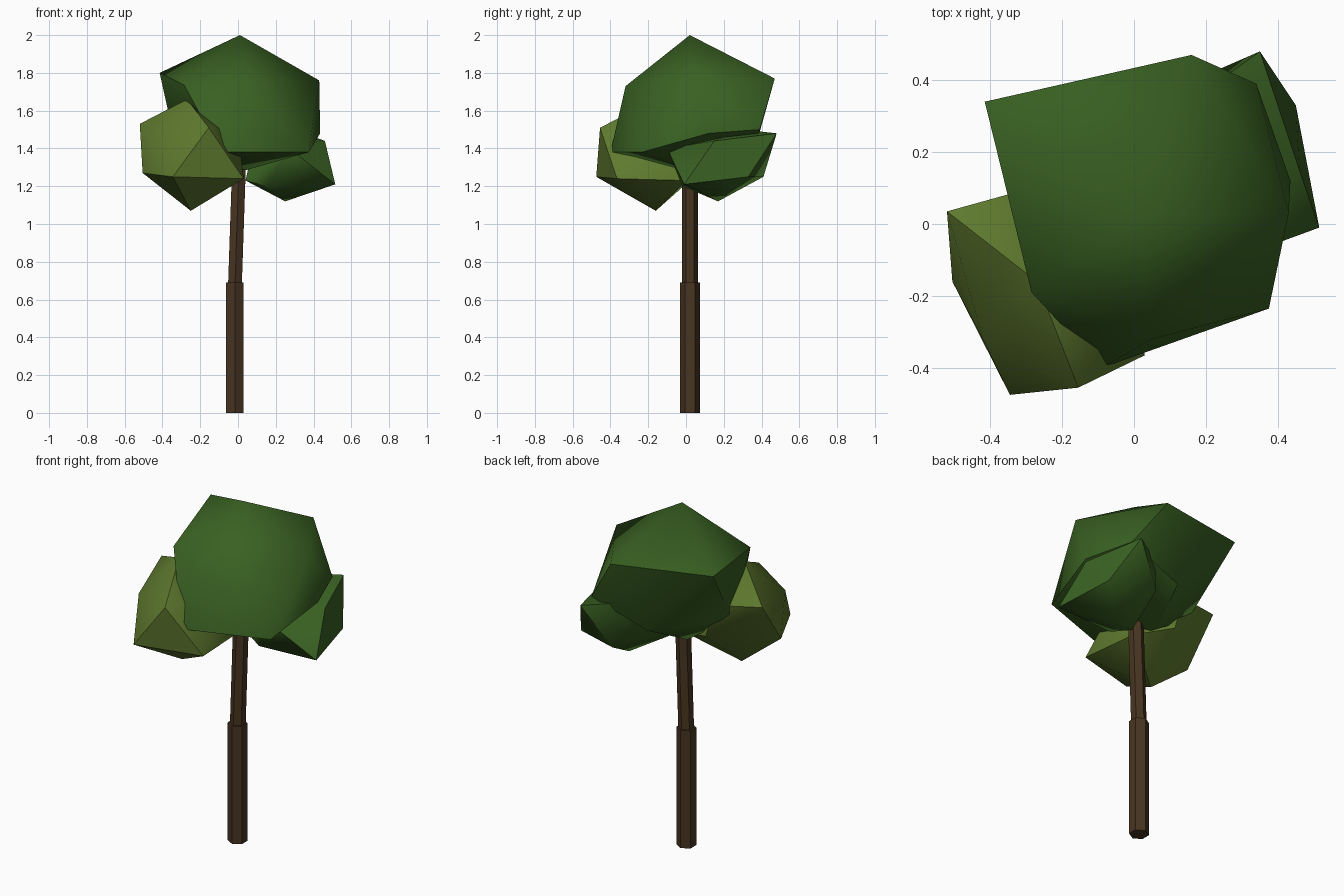
import bpy
import bmesh
import math
from mathutils import Matrix, Vector

default_cube = bpy.data.objects.get("Cube")
if default_cube:
    bpy.data.objects.remove(default_cube, do_unlink=True)


def make_material(name, rgb):
    material = bpy.data.materials.new(name)
    material.use_nodes = True
    color = (*rgb, 1.0)
    material.diffuse_color = color
    shader = material.node_tree.nodes["Principled BSDF"]
    shader.inputs["Base Color"].default_value = color
    shader.inputs["Roughness"].default_value = 0.9
    return material


def finish(name, bm, material, sharp_angle):
    """Turn a bmesh into a named object with smooth shading and sharp creases."""
    bmesh.ops.recalc_face_normals(bm, faces=bm.faces)
    mesh = bpy.data.meshes.new(name)
    bm.to_mesh(mesh)
    bm.free()
    mesh.materials.append(material)
    obj = bpy.data.objects.new(name, mesh)
    bpy.context.collection.objects.link(obj)
    bpy.ops.object.select_all(action="DESELECT")
    obj.select_set(True)
    bpy.context.view_layer.objects.active = obj
    bpy.ops.object.shade_smooth_by_angle(angle=math.radians(sharp_angle))
    return obj


def trunk_section(name, start, end, radius, material):
    """Six-sided post whose top is shifted sideways to make it lean."""
    start, end = Vector(start), Vector(end)
    bm = bmesh.new()
    bmesh.ops.create_cone(bm, cap_ends=True, segments=6, radius1=radius,
                          radius2=radius, depth=1.0,
                          matrix=Matrix.Translation((0, 0, 0.5)))
    for vert in bm.verts:
        centre = start.lerp(end, vert.co.z)
        vert.co = centre + Vector((vert.co.x, vert.co.y, 0))
    return finish(name, bm, material, 30)


def foliage_clump(name, corners, material, sharp_angle):
    """Faceted leaf mass wrapped around a handful of corner points."""
    bm = bmesh.new()
    for corner in corners:
        bm.verts.new(corner)
    hull = bmesh.ops.convex_hull(bm, input=bm.verts)
    unused = {v for v in hull["geom_interior"] + hull["geom_unused"]
              if isinstance(v, bmesh.types.BMVert)}
    bmesh.ops.delete(bm, geom=list(unused), context="VERTS")
    return finish(name, bm, material, sharp_angle)


bark = make_material("dark brown bark", (0.063, 0.035, 0.015))
green = make_material("deep green leaves", (0.041, 0.119, 0.016))
olive = make_material("olive green leaves", (0.115, 0.196, 0.028))

# Trunk: thick straight base, thinner leaning top
trunk_section("lower_trunk", (-0.017, 0.021, 0), (-0.017, 0.021, 0.69), 0.053, bark)
trunk_section("upper_trunk", (-0.016, 0.021, 0.68), (0.006, 0.021, 1.33), 0.042, bark)

# Main crown: tip, upper ring, lower ring, underside
foliage_clump("main_crown", [
    (0.01, 0.02, 2.0),
    (-0.415, 0.34, 1.8), (0.16, 0.47, 1.77), (0.43, 0.03, 1.76),
    (0.05, -0.32, 1.73), (-0.285, -0.19, 1.735),
    (-0.09, -0.4, 1.38), (0.375, -0.235, 1.38), (0.435, 0.12, 1.48),
    (0.34, 0.39, 1.5), (0, 0.36, 1.38), (-0.33, 0.05, 1.42),
    (-0.08, 0.1, 1.25),
], green, 52)

# Small clump on the left side
foliage_clump("left_clump", [
    (0.35, 0.48, 1.48), (0.46, 0.15, 1.44), (0.27, -0.1, 1.4), (0.1, 0.3, 1.5),
    (0.45, 0.33, 1.25), (0.515, -0.01, 1.21), (0.19, 0.41, 1.25),
    (0.15, -0.02, 1.2), (0.04, 0.03, 1.23), (0.25, 0.17, 1.12),
], green, 52)

# Olive clump on the front right side
foliage_clump("right_clump", [
    (-0.27, -0.16, 1.66),
    (-0.52, 0.035, 1.53), (-0.42, -0.32, 1.47), (-0.155, -0.455, 1.51),
    (-0.25, 0.11, 1.5), (0, -0.15, 1.5),
    (-0.505, -0.16, 1.27), (-0.345, -0.475, 1.25), (0.03, -0.365, 1.24),
    (0, 0, 1.23), (-0.2, 0.1, 1.3),
    (-0.25, -0.16, 1.07),
], olive, 40)
